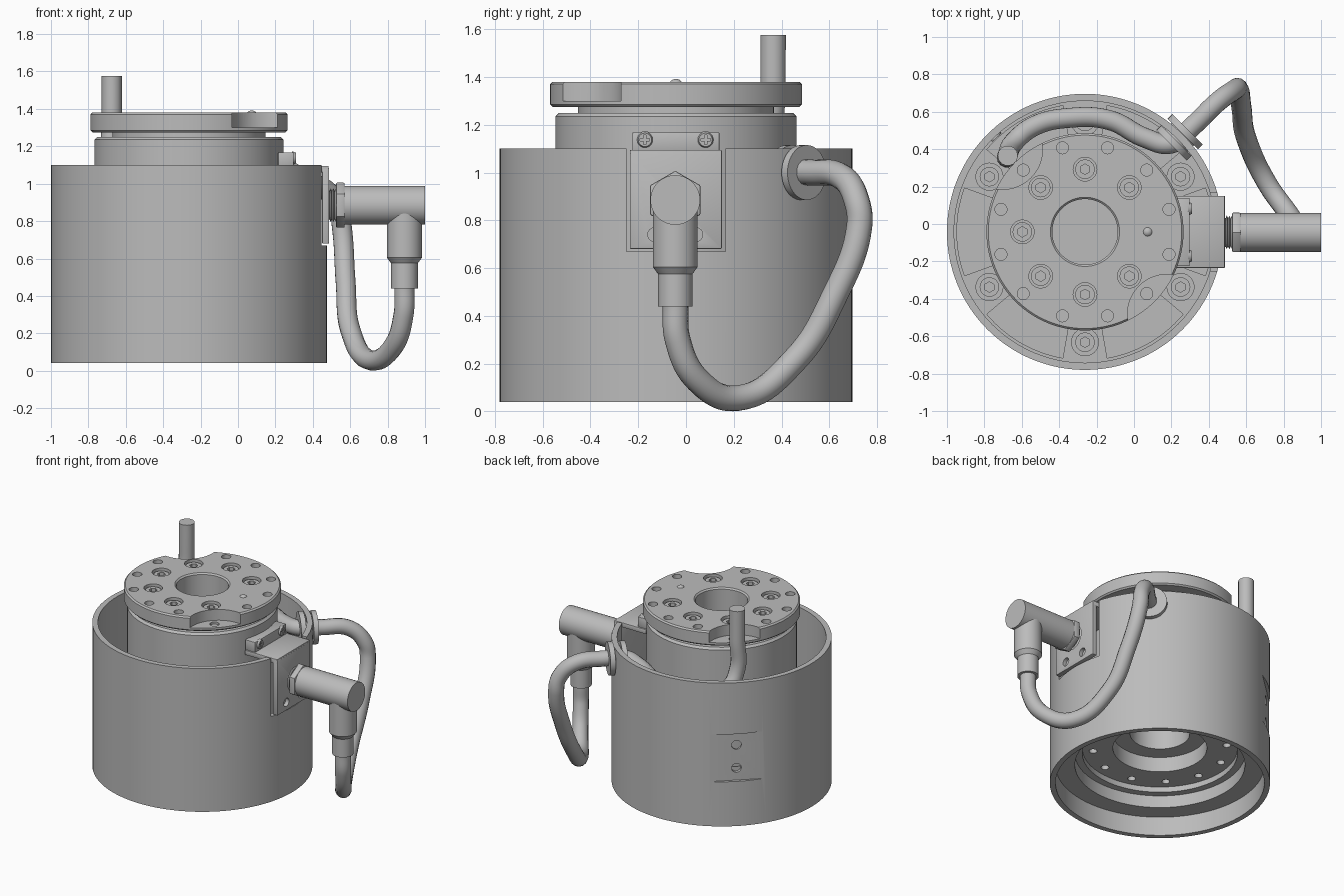
import bpy, bmesh
from math import sin, cos, pi, radians
from mathutils import Vector, Matrix

cube = bpy.data.objects.get("Cube")
if cube:
    bpy.data.objects.remove(cube, do_unlink=True)

CENTRE = Vector((-0.262, -0.042, 0))      # axis of the round body
PORT = Vector((0, -0.045, 0.885))         # axis of the side connector
Z = Vector((0, 0, 1))
X = Vector((1, 0, 0))

grey = bpy.data.materials.new("plain_grey")
grey.use_nodes = True
GREY = (0.5, 0.5, 0.5, 1)
grey.diffuse_color = GREY
grey.node_tree.nodes["Principled BSDF"].inputs["Base Color"].default_value = GREY


def polar(radius, degrees, z=0.0):
    a = radians(degrees)
    return CENTRE + Vector((radius * cos(a), radius * sin(a), z))


def radial(degrees):
    return polar(1, degrees) - CENTRE


def rod(bm, start, axis, length, r1, r2=None, sides=24):
    """Add a cylinder or cone from start along axis."""
    turn = axis.to_track_quat('Z', 'Y').to_matrix().to_4x4()
    place = Matrix.Translation(start + axis * length / 2) @ turn
    bmesh.ops.create_cone(bm, cap_ends=True, segments=sides, radius1=r1,
                          radius2=r1 if r2 is None else r2, depth=length, matrix=place)


def box(bm, low, high, spin=None):
    low, high = Vector(low), Vector(high)
    mat = Matrix.Translation((low + high) / 2) @ Matrix.Diagonal((*(high - low), 1))
    bmesh.ops.create_cube(bm, size=1, matrix=(spin or Matrix()) @ mat)


def lathe(bm, profile, steps=128):
    """Turn a closed radius/height profile around the body axis."""
    rings = []
    for r, z in profile:
        if r == 0:
            rings.append([bm.verts.new(CENTRE + Z * z)] * steps)
        else:
            rings.append([bm.verts.new(polar(r, 360 * k / steps, z)) for k in range(steps)])
    for i, low in enumerate(rings):
        high = rings[(i + 1) % len(rings)]
        for k in range(steps):
            n = (k + 1) % steps
            corners = list(dict.fromkeys((low[k], low[n], high[n], high[k])))
            if len(corners) > 2:
                bm.faces.new(corners)


def sector(bm, r1, r2, middle, half, z1, z2, steps=14):
    """Add a solid kidney-shaped block."""
    angles = [middle - half + 2 * half * i / steps for i in range(steps + 1)]
    ring = [polar(r2, a, z1) for a in angles] + [polar(r1, a, z1) for a in reversed(angles)]
    base = [bm.verts.new(p) for p in ring]
    top = [bm.verts.new(p + Z * (z2 - z1)) for p in ring]
    bm.faces.new(base)
    bm.faces.new(top)
    for i in range(len(ring)):
        bm.faces.new((base[i - 1], base[i], top[i], top[i - 1]))


def to_object(label, data):
    bmesh.ops.recalc_face_normals(data, faces=data.faces)
    mesh = bpy.data.meshes.new(label)
    data.to_mesh(mesh)
    data.free()
    ob = bpy.data.objects.new(label, mesh)
    ob.data.materials.append(grey)
    bpy.context.collection.objects.link(ob)
    return ob


def finish(name, bm, cutter=None, bevel=0.0):
    ob = to_object(name, bm)
    bpy.ops.object.select_all(action='DESELECT')
    ob.select_set(True)
    bpy.context.view_layer.objects.active = ob
    if bevel:
        mod = ob.modifiers.new("bevel", 'BEVEL')
        mod.width, mod.segments = bevel, 2
        bpy.ops.object.modifier_apply(modifier=mod.name)
    if cutter:
        tool = to_object(name + "_cutter", cutter)
        tool.hide_render = True
        mod = ob.modifiers.new("cut", 'BOOLEAN')
        mod.operation, mod.solver, mod.object = 'DIFFERENCE', 'EXACT', tool
        mod.use_self = True
        bpy.ops.object.modifier_apply(modifier=mod.name)
        bpy.data.objects.remove(tool, do_unlink=True)
    bpy.ops.object.shade_smooth_by_angle(angle=radians(30))


# Housing: outer cup, floor and inner drum in one turned shape
body, cut = bmesh.new(), bmesh.new()
lathe(body, [(.738, .04), (.738, 1.1), (.7, 1.1), (.7, .46), (.505, .46), (.505, 1.235),
             (.49, 1.25), (.41, 1.25), (.41, 1.28), (.175, 1.28), (.175, .75), (0, .75),
             (0, .62), (.2, .62), (.2, .42), (.315, .42), (.315, .31), (.52, .31),
             (.52, .27), (.57, .27), (.57, .18), (.7, .18), (.7, .04)])
for k in range(6):                                    # floor pockets
    sector(cut, .525, .685, 60 * k, 20, .36, .6)
for k in range(12):                                   # underside holes
    rod(cut, polar(.45, 30 * k + 15, .25), Z, .1, .027, sides=16)
box(cut, (.4, -.25, .67), (.8, .165, 1.3))            # bracket notch
flat_turn = Matrix.Translation(CENTRE) @ Matrix.Rotation(radians(133), 4, 'Z')
box(cut, (.716, -.3, .37), (.9, .3, .72), flat_turn)  # flat on the back wall
for z in (.46, .63):
    rod(cut, polar(.692, 133, z), radial(133), .06, .033)
finish("housing", body, cut)

# Floor bosses with socket bolts
boss, cut = bmesh.new(), bmesh.new()
for k in range(6):
    spot = polar(.59, 60 * k + 30, .4)
    rod(boss, spot, Z, .09, .075)
    rod(boss, spot + Z * .08, Z, .05, .052)
    rod(cut, spot + Z * .1, Z, .1, .028, sides=6)
finish("floor_bosses", boss, cut)

# Top flange with bore, counterbores, small holes and two rounded edge bites
plate, cut = bmesh.new(), bmesh.new()
lathe(plate, [(.527, 1.285), (.527, 1.37), (.517, 1.38), (.185, 1.38), (.175, 1.37),
              (.175, 1.275), (.517, 1.275)])
bolt_angles = [45 * k for k in range(1, 8)]
for a in bolt_angles:
    rod(cut, polar(.335, a, 1.32), Z, .1, .063, sides=32)
for k in range(4):
    for a in (-15, 15):
        rod(cut, polar(.465, 90 * k + a, 1.33), Z, .1, .032)
    rod(cut, polar(.467, 90 * k + 45, 1.285), Z, .2, .032)
for a in (135, 315):
    rod(cut, polar(.622, a, 1.3), Z, .2, .2125, sides=64)
finish("top_flange", plate, cut)

# Flange bolts
bolts, cut = bmesh.new(), bmesh.new()
for a in bolt_angles:
    rod(bolts, polar(.335, a, 1.3), Z, .065, .052)
    rod(cut, polar(.335, a, 1.33), Z, .1, .028, sides=6)
finish("flange_bolts", bolts, cut)

# Small locating dome
dome = bmesh.new()
bmesh.ops.create_uvsphere(dome, u_segments=20, v_segments=12, radius=.03,
                          matrix=Matrix.Translation(polar(.335, 0, 1.362)))
finish("locating_dome", dome)

# Connector bracket: front plate, bridge and upright
LOW, HIGH = -.235, .15
bracket, cut = bmesh.new(), bmesh.new()
box(bracket, (.45, LOW, .68), (.487, HIGH, 1.085))
for side in (-1, 1):
    rod(cut, Vector((.46, PORT.y + side * .085, .74)), X, .1, .03)
finish("bracket_plate", bracket, cut, bevel=.005)
bridge = bmesh.new()
box(bridge, (.22, LOW, 1.06), (.485, HIGH, 1.095))
finish("bracket_bridge", bridge, bevel=.005)
upright = bmesh.new()
box(upright, (.215, LOW + .01, 1.09), (.298, HIGH - .01, 1.168))
finish("bracket_upright", upright, bevel=.005)

# Cross-head bracket screws
screws, cut = bmesh.new(), bmesh.new()
for y in (-.172, .082):
    rod(screws, Vector((.29, y, 1.137)), X, .02, .036, .028)
    box(cut, (.303, y - .02, 1.132), (.33, y + .02, 1.142))
    box(cut, (.303, y - .005, 1.117), (.33, y + .005, 1.157))
finish("bracket_screws", screws, cut)

# Connector: thread, hex nut, barrel and downward elbow
thread = bmesh.new()
for k in range(4):
    rod(thread, PORT + X * (.475 + .014 * k), X, .007, .075, .09)
    rod(thread, PORT + X * (.482 + .014 * k), X, .007, .09, .075)
finish("connector_thread", thread)
nut = bmesh.new()
rod(nut, PORT + X * .525, X, .045, .122, sides=6)
finish("connector_nut", nut, bevel=.006)
barrel = bmesh.new()
rod(barrel, PORT + X * .57, X, .43, .104, sides=48)
finish("connector_barrel", barrel)
elbow = bmesh.new()
END = PORT + X * .89
for start, length, r1, r2 in ((0, .28, .094, .094), (.28, .03, .094, .072), (.31, .135, .072, .072)):
    rod(elbow, END - Z * start, -Z, length, r1, r2, sides=40)
finish("connector_elbow", elbow)

# Grommet in the cup wall
grommet = bmesh.new()
for start, length, r in ((.655, .035, .115), (.69, .05, .085), (.74, .035, .115)):
    rod(grommet, polar(start, 45, 1.0), radial(45), length, r, sides=40)
finish("cable_grommet", grommet)

# Cable from the upright stub, round the drum, through the wall to the elbow
path = [(-.675, .365, 1.575), (-.675, .365, 1.35), (-.675, .367, 1.12), (-.64, .44, 1.0),
        (-.53, .525, .98), (-.35, .567, .98), (-.13, .555, .98), (.06, .46, .99),
        (.2, .43, 1.0), (.31, .52, 1.0), (.45, .655, .98), (.535, .715, .88),
        (.555, .725, .77), (.575, .62, .48), (.6, .46, .22), (.71, .22, .056),
        (.83, .05, .13), (.885, -.035, .3), (.89, -.045, .45)]
curve = bpy.data.curves.new("cable", 'CURVE')
curve.dimensions = '3D'
curve.bevel_depth, curve.bevel_resolution = .054, 5
curve.resolution_u, curve.use_fill_caps = 10, True
spline = curve.splines.new('BEZIER')
spline.bezier_points.add(len(path) - 1)
for point, co in zip(spline.bezier_points, path):
    point.co = co
    point.handle_left_type = point.handle_right_type = 'AUTO'
curve.materials.append(grey)
cable = bpy.data.objects.new("cable", curve)
bpy.context.collection.objects.link(cable)
